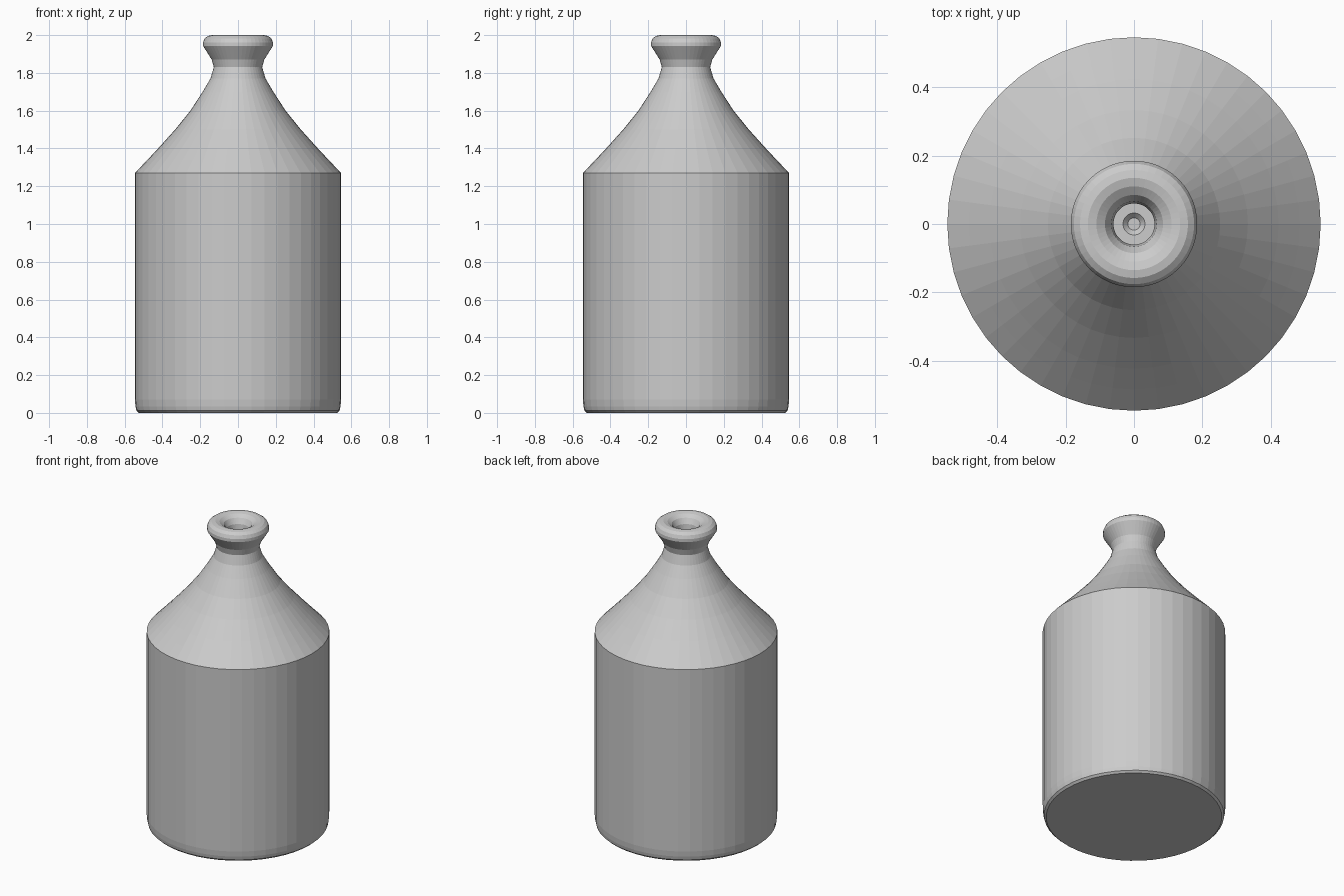
import bpy
import bmesh
import math

if "Cube" in bpy.data.objects:
    bpy.data.objects.remove(bpy.data.objects["Cube"])

SEGMENTS = 48

# Outer wall, from base centre up to the rim (radius, height)
outer = [(0, 0), (0.525, 0), (0.538, 0.012), (0.543, 0.035), (0.546, 0.07),
         (0.546, 1.27), (0.484, 1.335), (0.423, 1.40), (0.333, 1.50),
         (0.252, 1.60), (0.187, 1.70), (0.146, 1.77), (0.128, 1.83),
         (0.139, 1.87), (0.180, 1.935)]
# Rounded lip and mouth
lip = [(0.185, 1.943), (0.185, 1.962), (0.176, 1.983), (0.158, 1.996),
       (0.135, 2.0), (0.110, 1.994), (0.085, 1.978), (0.066, 1.945),
       (0.060, 1.90)]
# Hollow inside, down to a floor with a small central dimple
inner = [(0.062, 1.83), (0.095, 1.75), (0.20, 1.60), (0.37, 1.40),
         (0.495, 1.25), (0.495, 0.07), (0.47, 0.05), (0.032, 0.045),
         (0.018, 0.03), (0, 0.03)]


def lathe(name, profile, material):
    """Revolve a profile around z into a closed, flat-faced object."""
    bm = bmesh.new()
    verts = [bm.verts.new((r, 0, z)) for r, z in profile]
    edges = [bm.edges.new(pair) for pair in zip(verts, verts[1:])]
    bmesh.ops.spin(bm, geom=verts + edges, cent=(0, 0, 0), axis=(0, 0, 1),
                   angle=math.tau, steps=SEGMENTS, use_merge=False)
    bmesh.ops.remove_doubles(bm, verts=bm.verts[:], dist=0.0002)
    bmesh.ops.recalc_face_normals(bm, faces=bm.faces[:])
    mesh = bpy.data.meshes.new(name)
    bm.to_mesh(mesh)
    bm.free()
    mesh.materials.append(material)
    obj = bpy.data.objects.new(name, mesh)
    bpy.context.collection.objects.link(obj)
    return obj


grey = bpy.data.materials.new("light grey")
grey.diffuse_color = (0.6, 0.6, 0.6, 1)
grey.use_nodes = True
grey.node_tree.nodes["Principled BSDF"].inputs["Base Color"].default_value = grey.diffuse_color

lathe("bottle", outer + lip + inner, grey)
